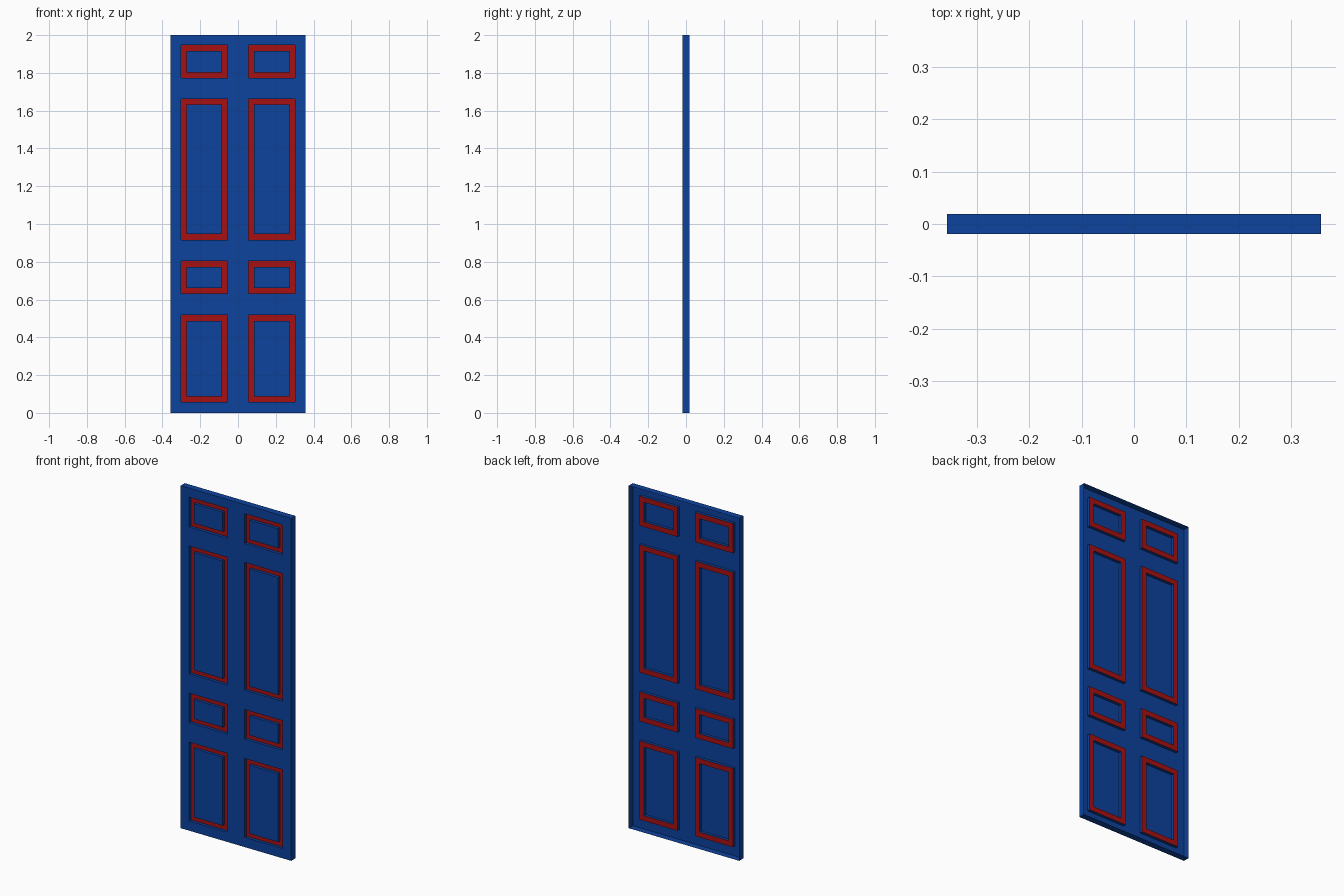
import bpy, bmesh

if "Cube" in bpy.data.objects:
    bpy.data.objects.remove(bpy.data.objects["Cube"])

W, H, T = 0.357, 2.0, 0.019      # half width, height, half thickness
DEPTH, BAND = 0.017, 0.03        # moulding groove depth and width
FRONT, BACK, GROOVE = -T, T, -T + DEPTH
X_CUTS = [-W, -0.302, -0.056, 0.056, 0.302, W]
Z_CUTS = [0, 0.057, 0.517, 0.631, 0.803, 0.916, 1.662, 1.773, 1.947, H]


def material(name, color):
    m = bpy.data.materials.new(name)
    m.diffuse_color = (*color, 1)
    m.use_nodes = True
    m.node_tree.nodes["Principled BSDF"].inputs["Base Color"].default_value = m.diffuse_color
    return m


bm = bmesh.new()


def rect(x0, x1, z0, z1, y):
    return [bm.verts.new((x, y, z)) for x, z in ((x0, z0), (x1, z0), (x1, z1), (x0, z1))]


def ring(a, b, mat=0):
    # Four quads joining rectangle a to rectangle b
    for i in range(4):
        j = (i + 1) % 4
        bm.faces.new((a[i], a[j], b[j], b[i])).material_index = mat


# Thin outer sides, open at the back
ring(rect(-W, W, 0, H, BACK), rect(-W, W, 0, H, FRONT))

# Front skin, with a sunken red moulding around each panel
for i, (x0, x1) in enumerate(zip(X_CUTS, X_CUTS[1:])):
    for j, (z0, z1) in enumerate(zip(Z_CUTS, Z_CUTS[1:])):
        outer = rect(x0, x1, z0, z1, FRONT)
        if i % 2 and j % 2:
            inset = (x0 + BAND, x1 - BAND, z0 + BAND, z1 - BAND)
            outer_low = rect(x0, x1, z0, z1, GROOVE)
            inner_low = rect(*inset, GROOVE)
            inner = rect(*inset, FRONT)
            ring(outer, outer_low)
            ring(outer_low, inner_low, 1)
            ring(inner_low, inner)
            bm.faces.new(inner)
        else:
            bm.faces.new(outer)

bmesh.ops.remove_doubles(bm, verts=bm.verts, dist=1e-5)
mesh = bpy.data.meshes.new("door_panel")
bm.to_mesh(mesh)
bm.free()
mesh.materials.append(material("blue_paint", (0.004, 0.055, 0.34)))
mesh.materials.append(material("red_paint", (0.38, 0.005, 0.006)))
door = bpy.data.objects.new("door_panel", mesh)
bpy.context.collection.objects.link(door)
